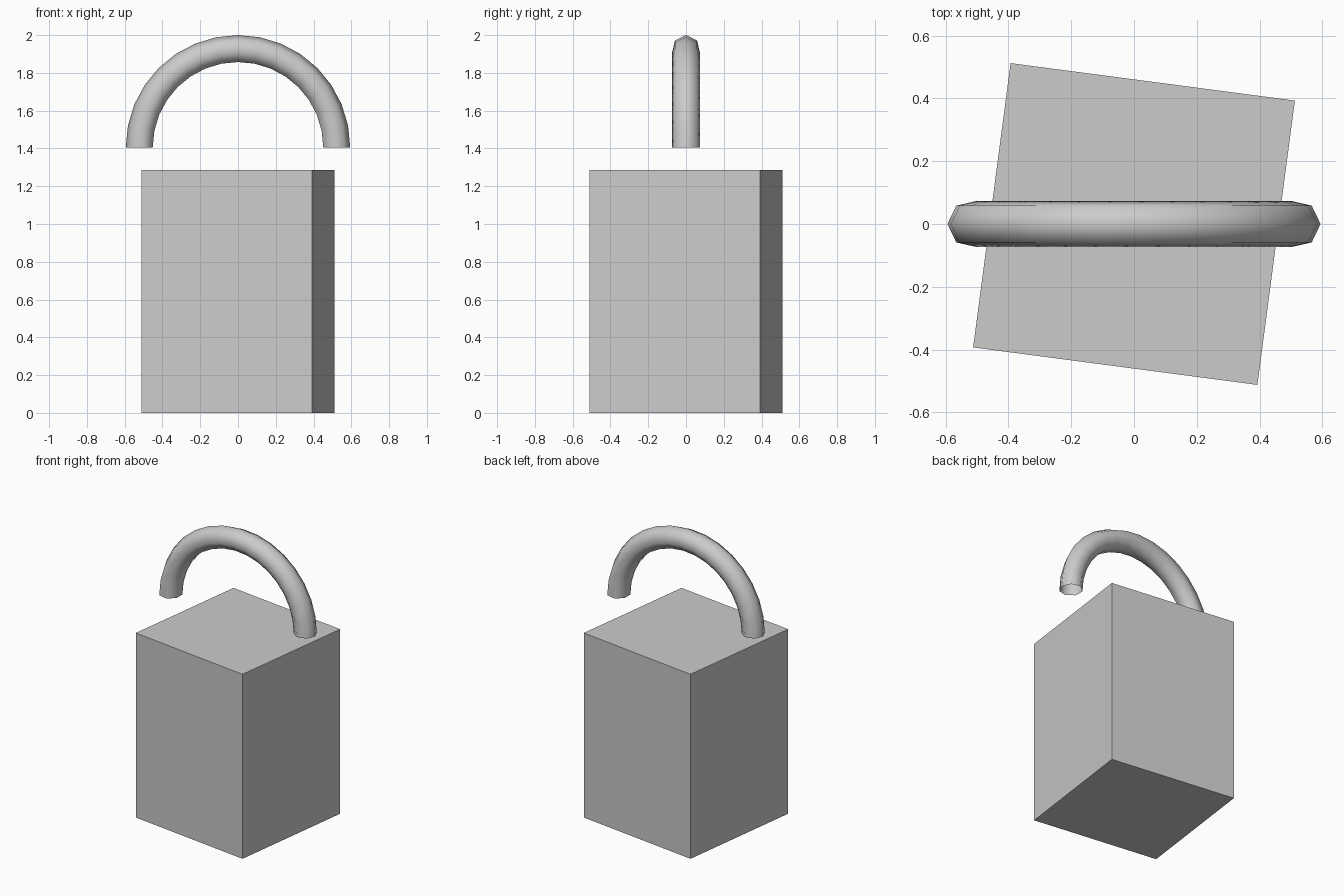
import bpy, bmesh
from math import sin, cos, pi, radians

if "Cube" in bpy.data.objects:
    bpy.data.objects.remove(bpy.data.objects["Cube"])

# Lock body: square block, slightly twisted about z
HEIGHT = 1.285
bpy.ops.mesh.primitive_cube_add(size=1, location=(0, 0, HEIGHT / 2),
                                rotation=(0, 0, radians(-7.5)))
body = bpy.context.object
body.name = "lock_body"
body.scale = (0.913, 0.913, HEIGHT)

# Shackle: open-ended half ring with a seven-sided section
ARC, TUBE, SEGS, SIDES, BASE = 0.519, 0.075, 16, 7, 1.406
bm = bmesh.new()
rings = []
for i in range(SEGS + 1):
    a = pi * i / SEGS
    ring = []
    for j in range(SIDES):
        b = 2 * pi * j / SIDES
        r = ARC + TUBE * cos(b)
        ring.append(bm.verts.new((r * cos(a), TUBE * sin(b), BASE + r * sin(a))))
    rings.append(ring)
for r0, r1 in zip(rings, rings[1:]):
    for j in range(SIDES):
        k = (j + 1) % SIDES
        bm.faces.new((r0[j], r1[j], r1[k], r0[k]))
bmesh.ops.recalc_face_normals(bm, faces=bm.faces)
mesh = bpy.data.meshes.new("shackle")
bm.to_mesh(mesh)
bm.free()
mesh.shade_smooth()
shackle = bpy.data.objects.new("shackle", mesh)
bpy.context.collection.objects.link(shackle)
